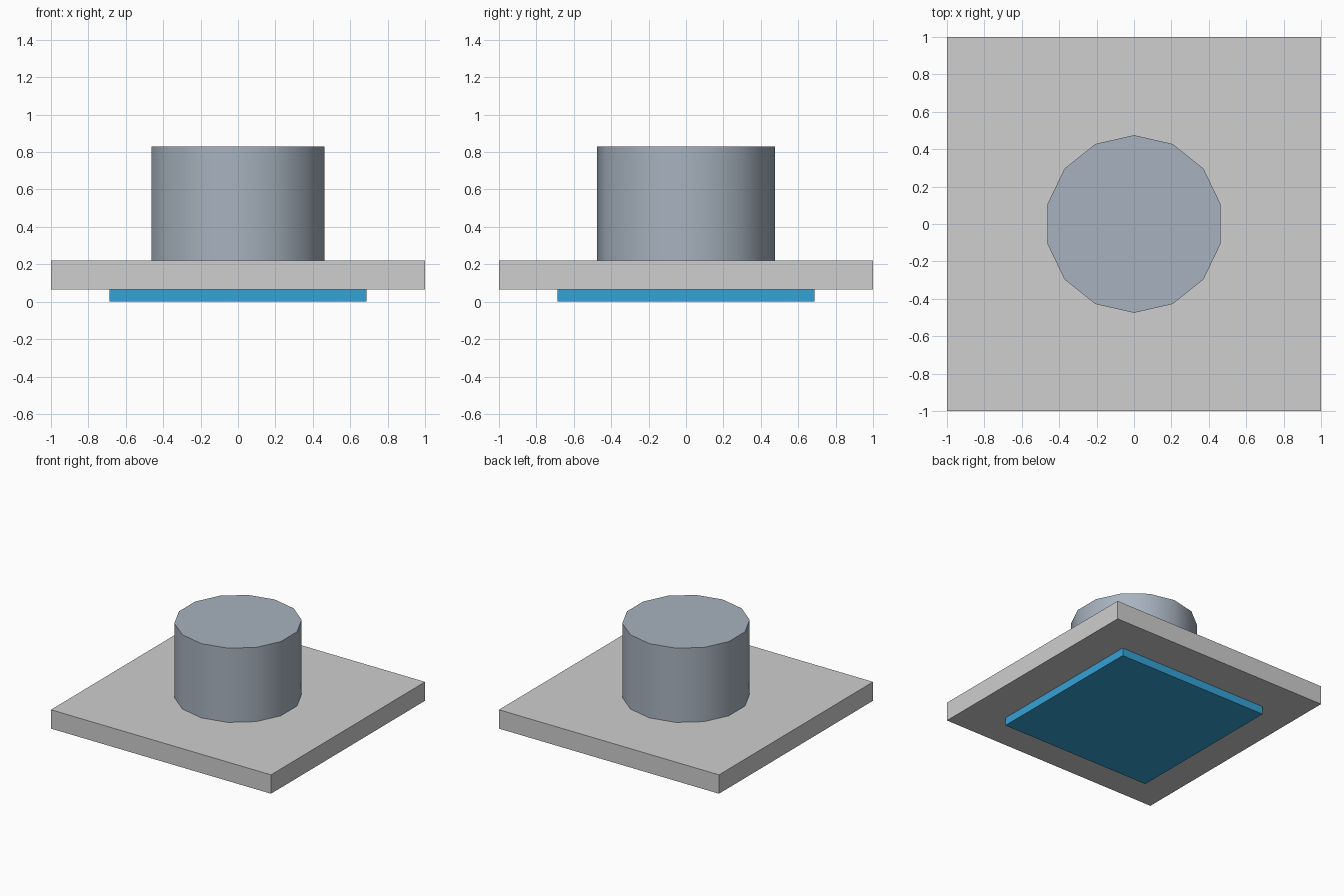
import bpy
from math import radians

cube = bpy.data.objects.get("Cube")
if cube:
    bpy.data.objects.remove(cube, do_unlink=True)


def material(name, rgb):
    mat = bpy.data.materials.new(name)
    mat.use_nodes = True
    color = (*rgb, 1.0)
    mat.diffuse_color = color
    mat.node_tree.nodes["Principled BSDF"].inputs["Base Color"].default_value = color
    return mat


def finish(name, mat):
    obj = bpy.context.object
    obj.name = name
    obj.data.materials.append(mat)
    return obj


def slab(name, width, bottom, top, mat):
    bpy.ops.mesh.primitive_cube_add(size=1, location=(0, 0, (bottom + top) / 2))
    obj = finish(name, mat)
    obj.scale = (width, width, top - bottom)
    bpy.ops.object.transform_apply(location=False, rotation=False, scale=True)


light_gray = material("light gray", (0.62, 0.62, 0.62))
blue_gray = material("blue gray", (0.39, 0.45, 0.52))
blue = material("bright blue", (0.036, 0.36, 0.67))

# Square pad under the wide plate
slab("bottom_pad", 1.375, 0.0, 0.07, blue)
slab("base_plate", 2.0, 0.065, 0.22, light_gray)

# Fourteen-sided round post with smooth walls and a flat cap
post_bottom, post_top = 0.215, 0.83
bpy.ops.mesh.primitive_cylinder_add(
    vertices=14, radius=0.475, depth=post_top - post_bottom,
    location=(0, 0, (post_bottom + post_top) / 2))
finish("post", blue_gray)
bpy.ops.object.shade_smooth_by_angle(angle=radians(40))
